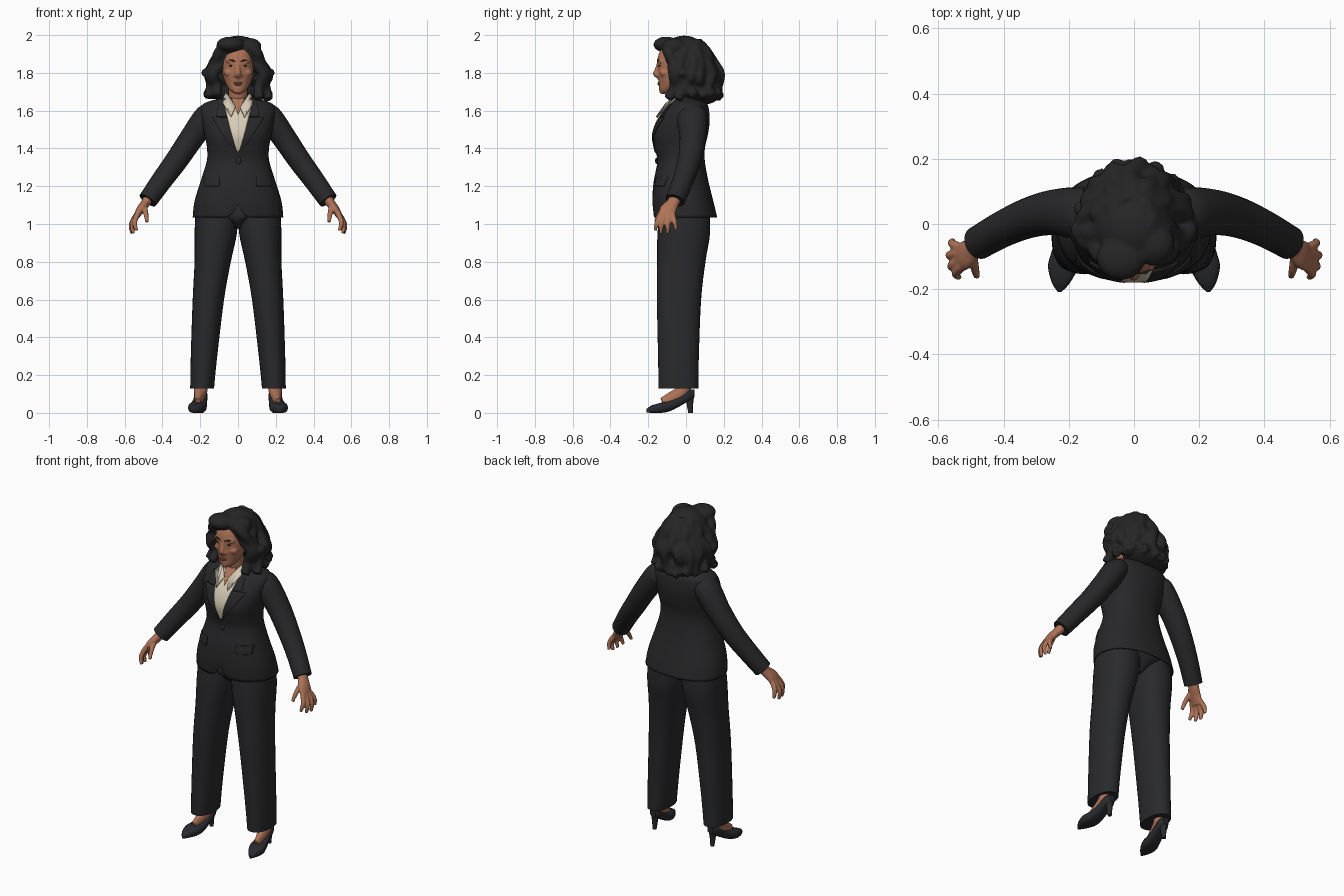
import bpy, bmesh, math, random
from mathutils import Vector, Matrix

random.seed(4)
X, Y, Z = Vector((1, 0, 0)), Vector((0, 1, 0)), Vector((0, 0, 1))

if "Cube" in bpy.data.objects:
    bpy.data.objects.remove(bpy.data.objects["Cube"])


def material(name, *rgb):
    m = bpy.data.materials.new(name)
    m.use_nodes = True
    m.diffuse_color = (*rgb, 1)
    m.node_tree.nodes["Principled BSDF"].inputs["Base Color"].default_value = (*rgb, 1)
    return m


SKIN = material("brown skin", .42, .17, .095)
LIP = material("lip brown", .32, .115, .075)
HAIR = material("black hair", .019, .019, .02)
JACKET = material("charcoal jacket", .021, .021, .023)
TROUSERS = material("charcoal trousers", .022, .0225, .0255)
SHIRT = material("cream shirt", .68, .60, .47)
SHOE = material("black shoe leather", .022, .023, .027)


def spline(pts, steps):
    """Smooth resampling of a list of tuples."""
    out = []
    for i in range(len(pts) - 1):
        a, b, c, d = (pts[max(0, min(len(pts) - 1, i + k))] for k in (-1, 0, 1, 2))
        for s in range(steps):
            t = s / steps
            out.append(tuple(
                q + .5 * t * (r - p + t * (2*p - 5*q + 4*r - w + t * (3*(q - r) + w - p)))
                for p, q, r, w in zip(a, b, c, d)))
    return out + [tuple(pts[-1])]


def add_tube(bm, pts, sides=16, steps=4, axes=None, ref=Y, p=2, caps=(True, True)):
    """Sweep a rounded section along points given as x, y, z, radius a, radius b."""
    pts = [q if len(q) == 5 else (*q, q[3]) for q in pts]
    path = spline(pts, steps)
    rings = []
    for i, (x, y, z, ra, rb) in enumerate(path):
        u, v = axes or (None, None)
        if not axes:
            t = Vector(path[min(i + 1, len(path) - 1)][:3]) - Vector(path[max(i - 1, 0)][:3])
            u = ref.cross(t).normalized()
            v = t.normalized().cross(u)
        ring = []
        for k in range(sides):
            c, s = math.cos(math.tau * k / sides), math.sin(math.tau * k / sides)
            a = math.copysign(abs(c) ** (2 / p), c) * ra
            b = math.copysign(abs(s) ** (2 / p), s) * rb
            ring.append(bm.verts.new(Vector((x, y, z)) + u * a + v * b))
        rings.append(ring)
    for r0, r1 in zip(rings, rings[1:]):
        for k in range(sides):
            j = (k + 1) % sides
            bm.faces.new((r0[k], r0[j], r1[j], r1[k]))
    for ring, want in zip((rings[0], rings[-1]), caps):
        if want:
            bm.faces.new(ring)
    bmesh.ops.recalc_face_normals(bm, faces=bm.faces)


def add_ball(bm, c, r):
    m = Matrix.Translation(c) @ Matrix.Diagonal((*r, 1))
    bmesh.ops.create_uvsphere(bm, u_segments=20, v_segments=12, radius=1, matrix=m)


def finish(bm, name, mat, voxel=0, solid=0):
    me = bpy.data.meshes.new(name)
    bm.to_mesh(me)
    bm.free()
    me.materials.append(mat)
    ob = bpy.data.objects.new(name, me)
    bpy.context.collection.objects.link(ob)
    bpy.context.view_layer.objects.active = ob
    ob.select_set(True)
    bpy.ops.object.shade_smooth_by_angle(angle=math.radians(45))
    ob.select_set(False)
    if solid:
        mod = ob.modifiers.new("thickness", 'SOLIDIFY')
        mod.thickness, mod.offset = solid, -1
    if voxel:
        mod = ob.modifiers.new("blend", 'REMESH')
        mod.mode, mod.voxel_size, mod.use_smooth_shade = 'VOXEL', voxel, True
        mod = ob.modifiers.new("soften", 'SMOOTH')
        mod.factor, mod.iterations = .5, 3
    return ob


def tube(name, mat, pts, **kw):
    bm = bmesh.new()
    add_tube(bm, pts, **kw)
    return finish(bm, name, mat)


def ball(name, mat, c, r):
    bm = bmesh.new()
    add_ball(bm, c, r)
    return finish(bm, name, mat)


# Jacket body: height, half width, front y, back y
PROFILE = [(1.035, .24, -.172, .165), (1.12, .23, -.178, .145), (1.22, .20, -.172, .12),
           (1.33, .166, -.152, .10), (1.40, .164, -.165, .10), (1.47, .177, -.176, .115),
           (1.54, .192, -.155, .125), (1.60, .20, -.115, .122), (1.637, .182, -.085, .11),
           (1.662, .11, -.065, .07), (1.674, .05, -.055, .04)]
ROUND = 2.3
bm = bmesh.new()
add_tube(bm, [(0, (f + b) / 2, z, w, (b - f) / 2) for z, w, f, b in PROFILE],
         sides=64, steps=4, axes=(X, Y), p=ROUND, caps=(False, True))
for v in bm.verts:  # cutaway at the front hem
    if v.co.y < 0 and v.co.z < 1.12:
        v.co.z += .8 * (1.12 - v.co.z) * math.exp(-(v.co.x / .025) ** 2)
finish(bm, "jacket_body", JACKET, solid=.008)
DENSE = spline(PROFILE, 4)


def front_y(x, z):
    for a, b in zip(DENSE, DENSE[1:]):
        if z <= b[0]:
            break
    t = (z - a[0]) / (b[0] - a[0])
    w, f, k = (a[i] + t * (b[i] - a[i]) for i in (1, 2, 3))
    return (f + k) / 2 - (k - f) / 2 * max(0, 1 - abs(x / w) ** ROUND) ** (1 / ROUND)


def patch(name, mat, z0, z1, inner, outer, lift, s=1):
    """Cloth panel lying on the jacket front between two edge curves."""
    bm, rows, n = bmesh.new(), [], 14
    for i in range(n + 1):
        z = z0 + (z1 - z0) * i / n
        e0, e1 = sorted((s * inner(z), s * outer(z) + s * .0005))
        xs = [e0 + (e1 - e0) * j / 8 for j in range(9)]
        rows.append([bm.verts.new((x, front_y(x, z) - lift, z)) for x in xs])
    for r0, r1 in zip(rows, rows[1:]):
        for j in range(8):
            bm.faces.new((r0[j], r0[j + 1], r1[j + 1], r1[j]))
    return finish(bm, name, mat, solid=lift)


def opening(z):
    return .076 * max(0, (z - 1.375) / .27) ** .8


patch("shirt_front", SHIRT, 1.375, 1.66, lambda z: -opening(z), opening, .004)
patch("open_neck_skin", SKIN, 1.58, 1.667, lambda z: -.4 * (z - 1.58), lambda z: .4 * (z - 1.58), .007)
ball("jacket_button", SHOE, (.003, front_y(0, 1.335) - .005, 1.335), (.015, .006, .017))

# Head and neck
bm = bmesh.new()
add_tube(bm, [(0, -.112, 1.69, .02, .018), (0, -.10, 1.71, .044, .042), (0, -.075, 1.745, .066, .069),
              (0, -.065, 1.78, .078, .084), (0, -.06, 1.82, .085, .09), (0, -.06, 1.87, .084, .092),
              (0, -.055, 1.92, .073, .08), (0, -.05, 1.95, .04, .05)], sides=32, axes=(X, Y))
add_tube(bm, [(0, -.01, 1.60, .056), (0, -.02, 1.67, .052), (0, -.04, 1.76, .05)], axes=(X, Y))
add_tube(bm, [(0, -.142, 1.86, .010), (0, -.152, 1.825, .011), (0, -.160, 1.795, .015),
              (0, -.150, 1.78, .010)], ref=X)
add_ball(bm, (0, -.123, 1.705), (.025, .02, .018))
for s in (1, -1):
    add_ball(bm, (s * .015, -.147, 1.788), (.011, .012, .009))
    add_ball(bm, (s * .036, -.133, 1.862), (.03, .015, .010))
    add_ball(bm, (s * .045, -.115, 1.80), (.03, .025, .022))
finish(bm, "head", SKIN, voxel=.006)
ball("upper_lip", LIP, (0, -.143, 1.747), (.024, .008, .005))
ball("lower_lip", LIP, (0, -.142, 1.739), (.020, .009, .006))

# Hair: soft masses with wavy locks around the sides and back
bm = bmesh.new()
for c, r in [((0, -.01, 1.885), (.122, .125, .113)), ((-.04, -.105, 1.95), (.075, .068, .042)),
             ((.06, -.06, 1.94), (.065, .065, .045)), ((0, .06, 1.80), (.145, .11, .10)),
             ((0, .085, 1.705), (.13, .105, .075))]:
    add_ball(bm, c, r)
LOCK = [(.04, 1.955), (.085, 1.905), (.122, 1.85), (.15, 1.79), (.14, 1.725), (.165, 1.67)]
COUNT = 13
for k in range(COUNT):
    a = math.radians(-38 + 256 * k / (COUNT - 1))
    phase = random.uniform(0, math.tau)
    pts = []
    for i, (d, z) in enumerate(LOCK):
        turn = a + .13 * math.sin(phase + 1.9 * i) * (i > 1)
        d += random.uniform(-.01, .012)
        pts.append((d * math.cos(turn), .018 + d * math.sin(turn), z + random.uniform(-.012, .01),
                    .036 - .002 * i))
    add_tube(bm, pts, sides=12, ref=Vector((-math.sin(a), math.cos(a), 0)))
for s in (1, -1):  # locks framing the face
    add_tube(bm, [(s * .05, -.10, 1.945, .03), (s * .098, -.095, 1.91, .03), (s * .12, -.065, 1.85, .03),
                  (s * .145, -.05, 1.79, .032), (s * .122, -.04, 1.73, .03),
                  (s * .15, -.03, 1.675, .028)], sides=12)
    add_ball(bm, (s * .165, -.02, 1.80), (.03, .035, .025))
finish(bm, "hair", HAIR, voxel=.009)

# Pelvis of the trousers
tube("trouser_seat", TROUSERS, [(0, -.008, .975, .02, .07), (0, -.006, 1.02, .07, .125),
                                (0, 0, 1.07, .20, .135), (0, 0, 1.15, .19, .11)],
     sides=32, axes=(X, Y), p=2.2)

for s, side in ((1, "left_"), (-1, "right_")):
    def mir(*pts):
        return [(s * q[0], *q[1:]) for q in pts]

    # Face details
    ball(side + "eye", HAIR, (s * .034, -.138, 1.838), (.014, .008, .005))
    tube(side + "eyebrow", HAIR, mir((.014, -.151, 1.858, .002), (.035, -.149, 1.868, .004),
                                     (.058, -.133, 1.866, .002)), sides=8, ref=Z)

    # Lapel, collar and pocket flap
    patch(side + "lapel", JACKET, 1.38, 1.565, opening,
          lambda z: opening(z) + .08 * ((z - 1.38) / .185) ** .8, .006, s)
    patch(side + "jacket_collar", JACKET, 1.570, 1.635, opening,
          lambda z: opening(z) + .055 - .4 * (z - 1.57), .006, s)
    patch(side + "pocket_flap", JACKET, 1.20, 1.25, lambda z: .10, lambda z: .178, .007, s)
    bm = bmesh.new()
    flap = mir((.064, -.015, 1.695), (.048, -.07, 1.675), (.012, -.112, 1.62),
               (.036, -.155, 1.565), (.08, -.104, 1.638), (.08, -.02, 1.66))
    bm.faces.new([bm.verts.new(c) for c in flap])
    finish(bm, side + "shirt_collar", SHIRT, solid=.006)

    # Sleeve
    tube(side + "sleeve", JACKET,
         mir((.12, .03, 1.60, .045, .055), (.163, .032, 1.568, .068, .08), (.245, .036, 1.455, .064, .07),
             (.325, .018, 1.337, .06, .062), (.40, -.014, 1.235, .056, .056),
             (.478, -.058, 1.125, .051, .052)), sides=24)

    # Hand
    bm = bmesh.new()
    add_tube(bm, mir((.465, -.05, 1.15, .028, .032), (.49, -.07, 1.11, .025, .034),
                     (.517, -.095, 1.075, .022, .045), (.54, -.104, 1.035, .015, .043)))
    for root, mid, tip in [((.528, -.13, 1.06), (.547, -.152, 1.01), (.537, -.164, .965)),
                           ((.537, -.115, 1.045), (.561, -.129, 1.0), (.554, -.133, .95)),
                           ((.54, -.09, 1.045), (.566, -.096, .995), (.56, -.096, .948)),
                           ((.535, -.072, 1.05), (.558, -.06, 1.01), (.556, -.052, .968)),
                           ((.495, -.09, 1.10), (.488, -.138, 1.055), (.482, -.162, 1.01))]:
        add_tube(bm, mir((*root, .015), (*mid, .0135), (*tip, .009)), sides=10)
    finish(bm, side + "hand", SKIN, voxel=.005)

    # Trouser leg
    tube(side + "trouser_leg", TROUSERS,
         mir((.19, -.04, .13, .063, .105), (.18, -.04, .30, .070, .108), (.157, -.037, .60, .083, .117),
             (.134, -.025, .80, .096, .128), (.118, -.012, .95, .112, .139),
             (.112, -.008, 1.08, .112, .13)), sides=32, axes=(X, Y), p=2.2)

    # Foot and heeled shoe
    tube(side + "foot", SKIN, mir((.212, -.12, .048, .034, .016), (.206, -.075, .072, .038, .024),
                                  (.198, -.015, .118, .036, .036), (.195, 0, .18, .036, .038)), ref=X)
    tube(side + "shoe", SHOE,
         mir((.228, -.208, .012, .006, .010), (.224, -.18, .02, .028, .02), (.217, -.13, .027, .047, .027),
             (.209, -.085, .036, .044, .027), (.201, -.035, .06, .037, .026),
             (.196, .015, .092, .034, .028), (.194, .044, .104, .018, .02)),
         sides=24, axes=(X, Z), p=3)
    tube(side + "shoe_heel", SHOE, mir((.195, .02, .10, .027, .026), (.195, .02, .06, .018, .019),
                                       (.195, .024, 0, .011, .012)), axes=(X, Y))
